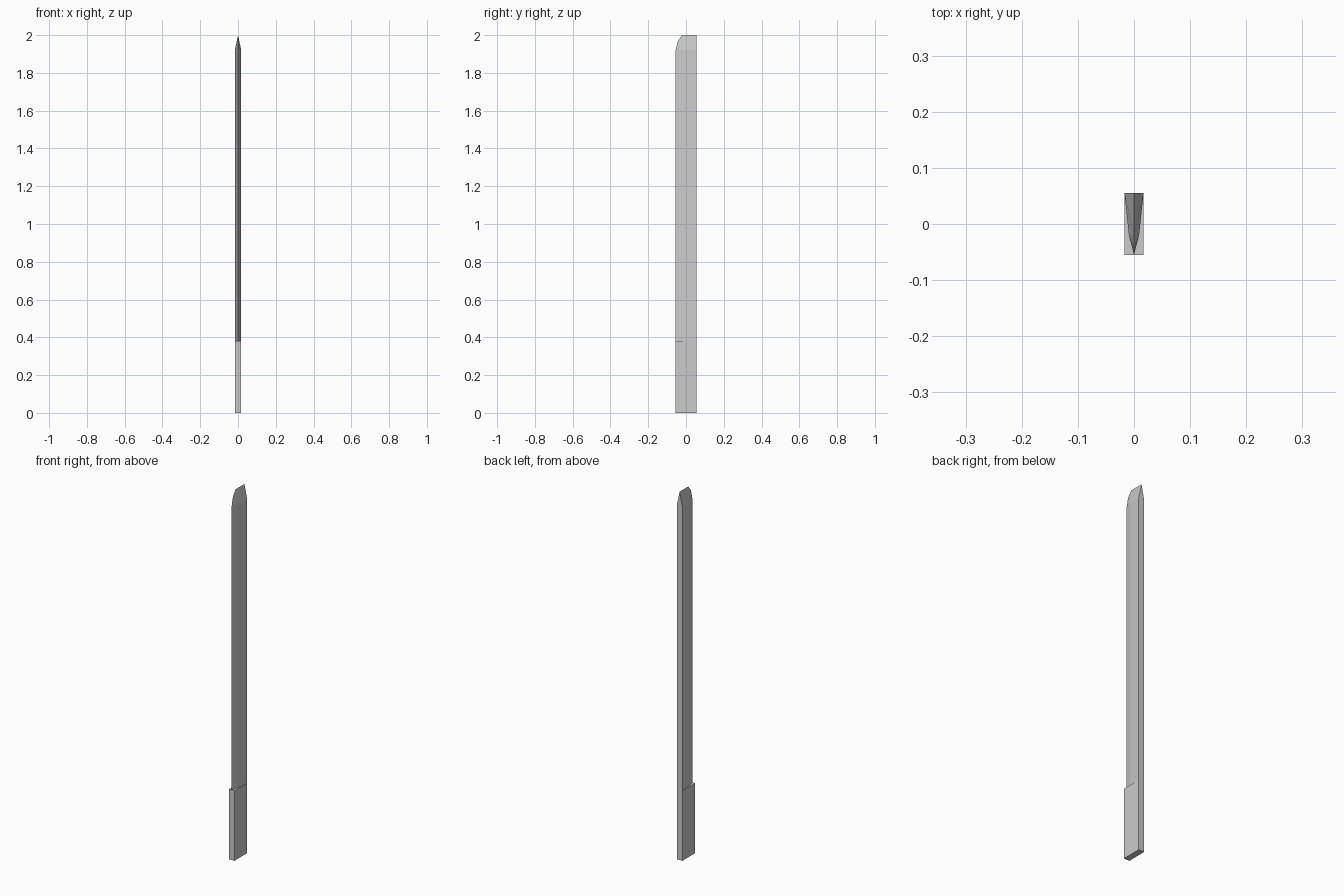
import bpy, bmesh

if "Cube" in bpy.data.objects:
    bpy.data.objects.remove(bpy.data.objects["Cube"])

HALF_T, HALF_W = 0.017, 0.055      # half thickness (x), half width (y)
GRIP_TOP, SHOULDER, TOP = 0.38, 1.92, 2.0
MID_X, MID_Y = 0.009, -0.02        # bevel line between spine and cutting edge


def add_object(name, bm):
    bmesh.ops.recalc_face_normals(bm, faces=bm.faces[:])
    mesh = bpy.data.meshes.new(name)
    bm.to_mesh(mesh)
    bm.free()
    obj = bpy.data.objects.new(name, mesh)
    bpy.context.collection.objects.link(obj)
    return obj


# Handle: plain rectangular block
bm = bmesh.new()
bmesh.ops.create_cube(bm, size=1)
for v in bm.verts:
    v.co.x *= 2 * HALF_T
    v.co.y *= 2 * HALF_W
    v.co.z = (v.co.z + 0.5) * GRIP_TOP
add_object("handle", bm)

# Blade: wedge section extruded up from the handle
bm = bmesh.new()
section = [(HALF_T, HALF_W), (MID_X, MID_Y), (0, -HALF_W),
           (-MID_X, MID_Y), (-HALF_T, HALF_W)]
low = [bm.verts.new((x, y, GRIP_TOP)) for x, y in section]
high = [bm.verts.new((x, y, SHOULDER)) for x, y in section]
bm.faces.new(low)
for i in range(5):
    j = (i + 1) % 5
    bm.faces.new((low[i], low[j], high[j], high[i]))

# Tip: both sides close on a sharp ridge with a rounded front corner
ridge_back, ridge_front, corner = [
    bm.verts.new((0, y, z))
    for y, z in ((HALF_W, TOP), (MID_Y, TOP), (-0.043, 1.97))]
edge = high[2]
for back, mid in ((high[0], high[1]), (high[4], high[3])):
    bm.faces.new((back, ridge_back, ridge_front, mid))
    bm.faces.new((mid, ridge_front, corner))
    bm.faces.new((mid, corner, edge))
bm.faces.new((high[0], high[4], ridge_back))
add_object("blade", bm)
